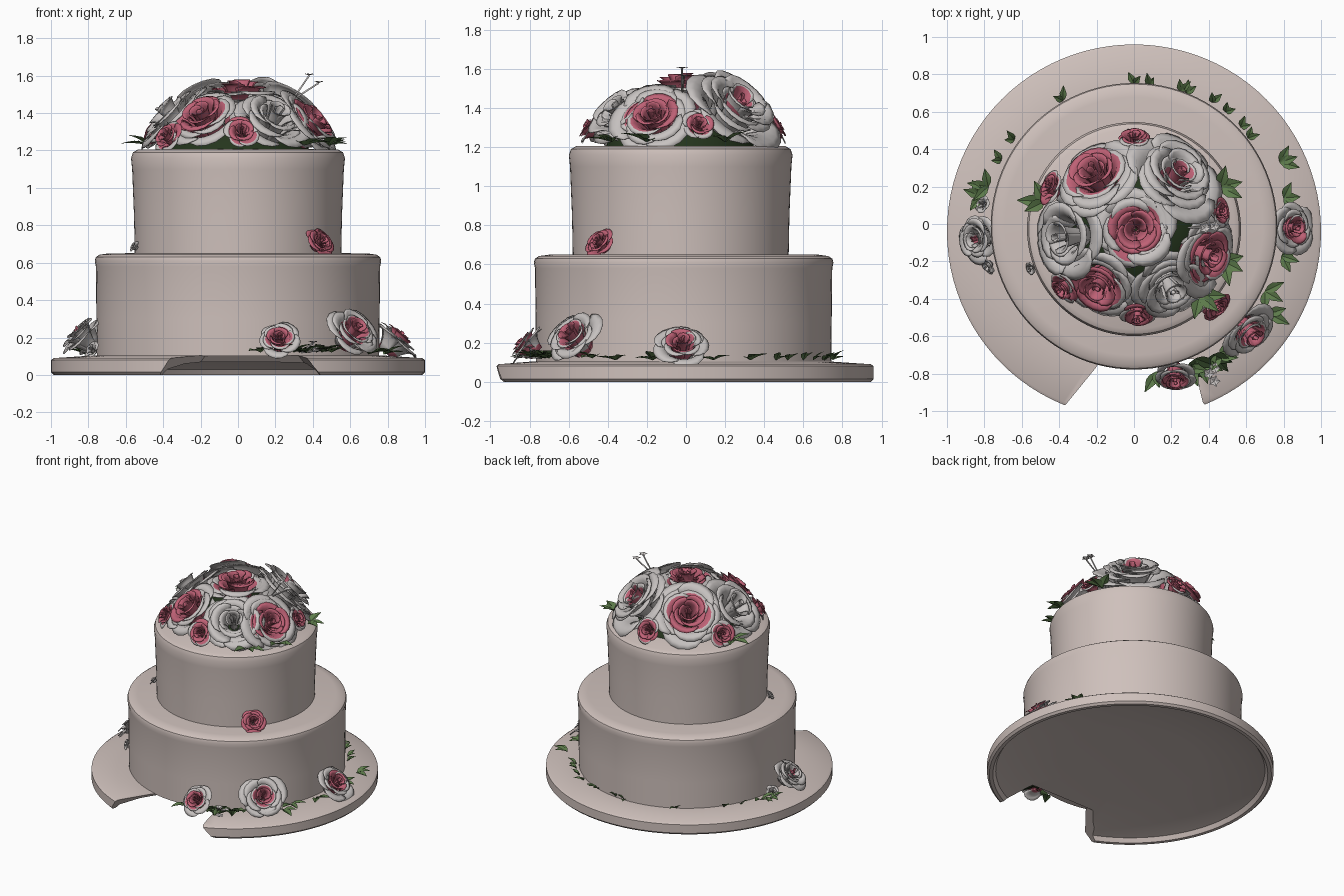
import bpy, bmesh, math, random
from mathutils import Vector, Matrix

random.seed(4)
cube = bpy.data.objects.get("Cube")
if cube:
    bpy.data.objects.remove(cube, do_unlink=True)


def material(name, r, g, b):
    m = bpy.data.materials.new(name)
    m.use_nodes = True
    m.diffuse_color = (r, g, b, 1)
    bsdf = next(n for n in m.node_tree.nodes if n.type == 'BSDF_PRINCIPLED')
    bsdf.inputs["Base Color"].default_value = (r, g, b, 1)
    bsdf.inputs["Roughness"].default_value = 0.7
    return m


ICING = material("blush_icing", 0.62, 0.53, 0.50)
PETAL = material("pale_petal", 0.57, 0.54, 0.53)
PINK = material("rose_pink", 0.52, 0.12, 0.18)
GREEN = material("leaf_green", 0.11, 0.20, 0.07)
MOSS = material("dark_foliage", 0.018, 0.035, 0.012)


def finish(bm, name, mats, angle=40, thickness=0.0):
    mesh = bpy.data.meshes.new(name)
    bm.to_mesh(mesh)
    bm.free()
    ob = bpy.data.objects.new(name, mesh)
    bpy.context.collection.objects.link(ob)
    for m in mats:
        mesh.materials.append(m)
    bpy.ops.object.select_all(action='DESELECT')
    ob.select_set(True)
    bpy.context.view_layer.objects.active = ob
    if thickness:
        mod = ob.modifiers.new("thickness", 'SOLIDIFY')
        mod.thickness = thickness
        mod.offset = 0
    if angle:
        bpy.ops.object.shade_smooth_by_angle(angle=math.radians(angle))
    return ob


def lathe(name, profile, mat, y=0.0, steps=96):
    """Turn an (r, z) profile that starts and ends on the axis."""
    bm = bmesh.new()
    vs = [bm.verts.new((r, 0, z)) for r, z in profile]
    es = [bm.edges.new(p) for p in zip(vs, vs[1:])]
    bmesh.ops.spin(bm, geom=vs + es, cent=(0, 0, 0), axis=(0, 0, 1),
                   angle=math.tau, steps=steps, use_merge=True)
    bmesh.ops.remove_doubles(bm, verts=bm.verts, dist=1e-4)
    bmesh.ops.recalc_face_normals(bm, faces=bm.faces)
    bmesh.ops.translate(bm, verts=bm.verts, vec=(0, y, 0))
    return finish(bm, name, [mat])


# Board with dished underside and a sloping notch at the front
board = lathe("cake_board", [(0, .085), (.5, .08), (.8, .06), (.94, .03), (.96, 0), (.985, 0),
                             (1, .015), (1, .08), (.985, .09), (.76, .105), (0, .105)], ICING, -0.04)
bm = bmesh.new()
rings = []
for z, grow, back in ((-.06, .13, -.55), (.16, -.04, -.78)):
    outline = [(-.17 - grow, back), (-.42 - grow, -1.14), (.39 + grow, -1.14), (.32 + grow, back)]
    rings.append([bm.verts.new((x, y, z)) for x, y in outline])
for ring in rings:
    bm.faces.new(ring)
for i in range(4):
    j = (i + 1) % 4
    bm.faces.new((rings[0][i], rings[0][j], rings[1][j], rings[1][i]))
bmesh.ops.recalc_face_normals(bm, faces=bm.faces)
cutter = finish(bm, "notch_cutter", [ICING], 0)
cutter.hide_render = True
cut = board.modifiers.new("notch", 'BOOLEAN')
cut.operation = 'DIFFERENCE'
cut.solver = 'EXACT'
cut.object = cutter
bpy.context.view_layer.objects.active = board
bpy.ops.object.modifier_apply(modifier=cut.name)
bpy.data.objects.remove(cutter, do_unlink=True)

# Tiers
lathe("lower_tier", [(0, .1), (.755, .1), (.757, .3), (.76, .58), (.766, .61), (.76, .63),
                     (.74, .643), (.69, .65), (0, .655)], ICING, -0.012)
lathe("upper_tier", [(0, .64), (.552, .64), (.556, .85), (.566, 1.1), (.572, 1.16), (.562, 1.19),
                     (.535, 1.205), (0, 1.212)], ICING, -0.027)
# Foliage mound under the bouquet
lathe("foliage_mound", [(0, 1.2), (.38, 1.2), (.36, 1.25), (.28, 1.32), (.17, 1.36), (0, 1.38)],
      MOSS, -0.03, 24)


def rose(name, pos, axis, R, blush, layers=6):
    """Rings of cupped petals; the rim is centred on pos and opens along axis."""
    bm = bmesh.new()
    frame = Matrix.Translation(pos) @ Vector(axis).to_track_quat('Z', 'Y').to_matrix().to_4x4()
    NU, NV = 7, 6
    for k in range(layers):
        t = k / (layers - 1)
        n = 3 + round(2 * t)
        turn = random.uniform(0, math.tau)
        rim, base = R * (.1 + .88 * t), R * (.04 + .28 * t)
        top, bottom = R * (.18 - .3 * t * t), -R * (.6 + .15 * t)
        for p in range(n):
            a0 = turn + math.tau * p / n + random.uniform(-.12, .12)
            half = math.pi / n * 1.4
            lift = random.uniform(-.1, .1) * R
            reach = random.uniform(.9, 1.14)
            stain = blush + random.uniform(-.15, .15) * t
            grid = []
            for j in range(NV + 1):
                row = []
                for i in range(NU + 1):
                    u = 2 * i / NU - 1
                    v = j / NV * (1 - .28 * abs(u) ** 2.5)
                    r = (base + (rim * reach - base) * v ** 1.2) * (1 + .07 * u)
                    rise = math.sin(v * math.pi / 2 * (1 + .3 * t))
                    h = bottom + (top + lift - bottom) * rise
                    a = a0 + u * half
                    row.append(bm.verts.new(frame @ Vector((r * math.cos(a), r * math.sin(a), h))))
                grid.append(row)
            for j in range(NV):
                for i in range(NU):
                    f = bm.faces.new((grid[j][i], grid[j][i + 1], grid[j + 1][i + 1], grid[j + 1][i]))
                    f.material_index = int(t + .6 * (j + .5) / NV < stain)
    return finish(bm, name, [PETAL, PINK], 60, R * .02)


# Bouquet on the top: x, y, z, radius, blush, petal rings
bouquet = [(-.21, .27, 1.42, .26, 1.15, 6), (.24, .27, 1.42, .27, .7, 6), (-.38, -.07, 1.39, .245, .05, 4),
           (.01, -.03, 1.52, .225, 1.2, 6), (-.19, -.33, 1.385, .225, 1.15, 6),
           (.2, -.34, 1.385, .225, .1, 6), (.40, -.17, 1.36, .215, 1.15, 6)]
buds = [(.47, .07, 1.32), (0, .47, 1.31), (-.46, .2, 1.30), (.02, -.5, 1.31), (-.39, -.35, 1.28)]


def outward(x, y):
    d = math.hypot(x, y + .03)
    tilt = 2.1 * d
    return (x / d * math.sin(tilt), (y + .03) / d * math.sin(tilt), math.cos(tilt)) if d > .05 else (0, 0, 1)


for i, (x, y, z, R, blush, layers) in enumerate(bouquet):
    rose(f"bouquet_rose_{i + 1}", (x, y, z), outward(x, y), R, blush, layers)
for i, (x, y, z) in enumerate(buds):
    rose(f"bouquet_bud_{i + 1}", (x, y, z), outward(x, y), .095, 1.5, 4)

# Roses around the tiers
rose("left_side_rose", (.86, -.02, .2), (.6, 0, .7), .145, 1.1, 5)
rose("front_left_rose", (.63, -.59, .245), (.55, -.55, .6), .165, 1.05, 5)
rose("front_rose", (.22, -.83, .2), (0, -.75, .6), .115, 1.25, 5)
rose("right_side_rose", (-.85, -.08, .23), (-.65, -.1, .65), .14, .6, 5)
rose("right_side_bud", (-.79, -.23, .14), (-.6, -.5, .5), .05, .2, 3)
rose("right_back_bud", (-.82, .11, .15), (-.6, .3, .7), .05, .1, 3)
rose("ledge_rose", (.45, -.45, .72), (.6, -.6, .6), .09, 1.7, 5)
rose("ledge_bud", (-.56, -.24, .69), (-.7, -.3, .5), .035, .1, 3)


def leaf(bm, pos, heading, rise, length, width):
    """A pointed leaf folded along its midrib."""
    frame = Matrix.Translation(pos) @ Matrix.Rotation(heading, 4, 'Z') @ Matrix.Rotation(-rise, 4, 'Y')
    rows = []
    for s, w in ((0, .1), (.3, .85), (.55, 1), (.8, .5), (1, .03)):
        droop = -.25 * length * s * s
        rows.append([bm.verts.new(frame @ Vector((s * length, side * w * width / 2,
                                                  droop + abs(side) * w * width * .2)))
                     for side in (-1, 0, 1)])
    for a, b in zip(rows, rows[1:]):
        for i in range(2):
            bm.faces.new((a[i], a[i + 1], b[i + 1], b[i]))


def leaves(name, spots, z, length, count, rise, mat=GREEN):
    bm = bmesh.new()
    for x, y in spots:
        out = math.atan2(y, x)
        for c in range(count):
            spread = (c - (count - 1) / 2) * .9 + random.uniform(-.25, .25)
            leaf(bm, (x, y, z), out + spread, rise + random.uniform(-.2, .25),
                 length * random.uniform(.8, 1.15), length * .5)
    return finish(bm, name, [mat], 25)


leaves("back_leaves", [(0, .75), (.08, .74), (.25, .71), (.28, .7), (.42, .65), (.49, .6), (.57, .52),
                       (.61, .46), (-.38, .66), (-.64, .45), (-.71, .34)], .11, .075, 2, .7)
leaves("side_leaves", [(.78, .33), (.8, .14), (.7, -.36), (.79, -.17), (-.82, .15), (-.78, .2)],
       .11, .1, 3, .5)
leaves("front_leaves", [(.12, -.79), (.3, -.77), (.36, -.74), (.45, -.7), (.5, -.64), (.72, -.48)],
       .12, .11, 3, .45)
leaves("front_dark_leaves", [(.33, -.72), (.42, -.7), (.26, -.76)], .12, .12, 3, .35, MOSS)
leaves("bouquet_leaves", [(.46, .2), (.48, -.2), (.35, -.38), (-.48, .12)], 1.225, .13, 3, .5)


def sprig(name, root, tips):
    """Thin stems carrying tiny five-petal blossoms."""
    cu = bpy.data.curves.new(name + "_stems", 'CURVE')
    cu.dimensions = '3D'
    cu.bevel_depth = .005
    cu.bevel_resolution = 1
    bm = bmesh.new()
    for tip in tips:
        sp = cu.splines.new('POLY')
        sp.points.add(1)
        sp.points[0].co = (*root, 1)
        sp.points[1].co = (*tip, 1)
        for k in range(5):
            leaf(bm, tip, k * math.tau / 5, .5, .032, .026)
    stems = bpy.data.objects.new(name + "_stems", cu)
    bpy.context.collection.objects.link(stems)
    cu.materials.append(PETAL)
    finish(bm, name + "_blossoms", [PETAL], 25)


sprig("top_sprig", (.29, -.02, 1.47), [(.38, -.02, 1.6), (.43, -.01, 1.56)])
sprig("base_sprig", (.34, -.74, .12), [(.40, -.80, .17), (.43, -.77, .15), (.43, -.84, .13)])
